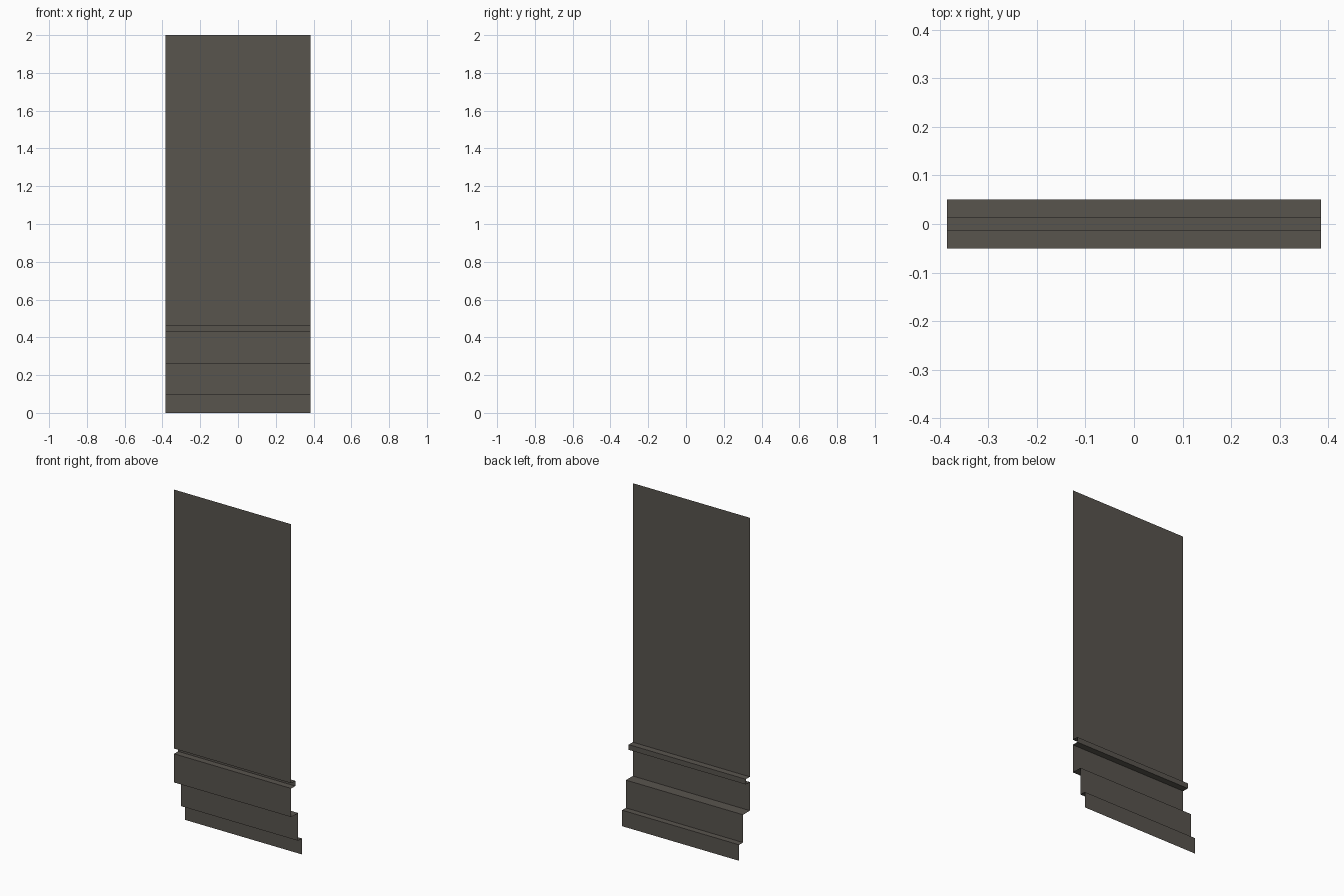
import bpy
import bmesh

if "Cube" in bpy.data.objects:
    bpy.data.objects.remove(bpy.data.objects["Cube"])

HALF_WIDTH = 0.385

# Wall section as (y, z), from the floor up: stepped base, groove, tall panel
PROFILE = [
    (0.05, 0.0), (0.05, 0.095),
    (0.014, 0.095), (0.014, 0.26),
    (-0.05, 0.26), (-0.05, 0.43),
    (-0.012, 0.43), (-0.012, 0.461),
    (-0.05, 0.461), (-0.05, 2.0),
]

# Single colour for the whole panel
mat = bpy.data.materials.new("dark warm grey")
mat.diffuse_color = (0.099, 0.089, 0.076, 1.0)
mat.use_nodes = True
mat.node_tree.nodes["Principled BSDF"].inputs["Base Color"].default_value = mat.diffuse_color

# Sweep the open section across the width as a thin sheet facing the front
bm = bmesh.new()
rows = [[bm.verts.new((x, y, z)) for x in (-HALF_WIDTH, HALF_WIDTH)]
        for y, z in PROFILE]
for low, high in zip(rows, rows[1:]):
    bm.faces.new((low[0], low[1], high[1], high[0]))

mesh = bpy.data.meshes.new("wall_panel")
bm.to_mesh(mesh)
bm.free()
mesh.materials.append(mat)
panel = bpy.data.objects.new("wall_panel", mesh)
bpy.context.collection.objects.link(panel)
